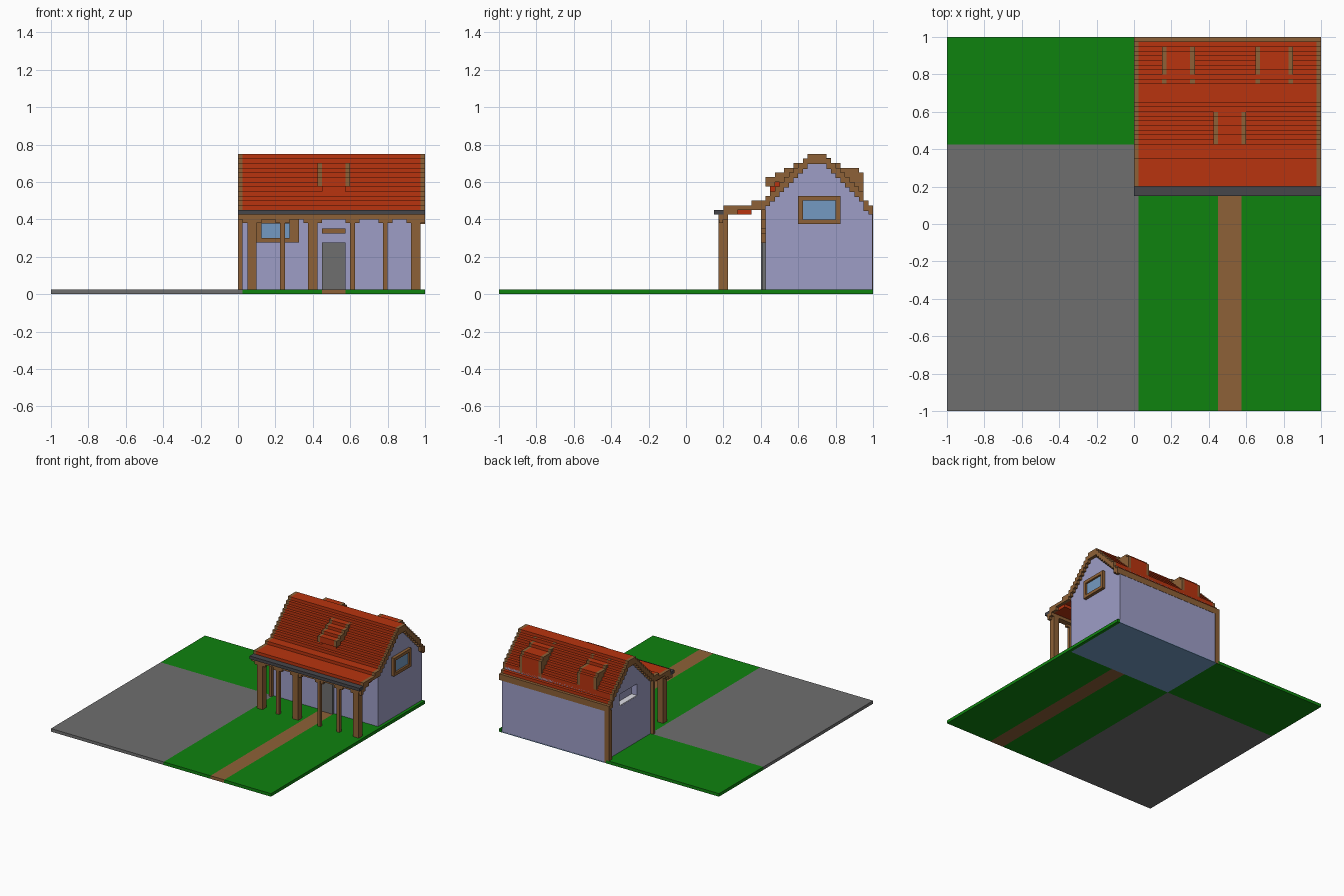
import bpy, bmesh

if "Cube" in bpy.data.objects:
    bpy.data.objects.remove(bpy.data.objects["Cube"], do_unlink=True)

U = 0.025  # block size


def material(name, r, g, b):
    lin = [((c / 255 + 0.055) / 1.055) ** 2.4 for c in (r, g, b)] + [1.0]
    m = bpy.data.materials.new(name)
    m.use_nodes = True
    m.diffuse_color = lin
    bsdf = next(n for n in m.node_tree.nodes if n.type == 'BSDF_PRINCIPLED')
    bsdf.inputs["Base Color"].default_value = lin
    return m


GRASS = material("grass_green", 15, 130, 15)
PAVING = material("paving_grey", 111, 111, 111)
WOOD = material("wood_brown", 141, 97, 55)
TILE = material("tile_red", 184, 52, 15)
WALL = material("wall_lilac", 158, 158, 198)
GLASS = material("glass_blue", 116, 154, 194)
GUTTER = material("gutter_dark", 70, 70, 74)
PALE = material("pale_sill", 232, 232, 240)


def prism(name, x0, x1, outline, mat):
    """Extrude a closed (y, z) outline along x."""
    bm = bmesh.new()
    face = bm.faces.new([bm.verts.new((x0, y, z)) for y, z in outline])
    new = bmesh.ops.extrude_face_region(bm, geom=[face])["geom"]
    bmesh.ops.translate(bm, vec=(x1 - x0, 0, 0),
                        verts=[v for v in new if isinstance(v, bmesh.types.BMVert)])
    bmesh.ops.recalc_face_normals(bm, faces=bm.faces)
    me = bpy.data.meshes.new(name)
    bm.to_mesh(me)
    bm.free()
    me.materials.append(mat)
    ob = bpy.data.objects.new(name, me)
    bpy.context.collection.objects.link(ob)
    return ob


def box(name, x0, x1, y0, y1, z0, z1, mat):
    return prism(name, x0, x1, [(y0, z0), (y1, z0), (y1, z1), (y0, z1)], mat)


def outline(cols):
    """Stepped outline from columns of (y0, y1, bottom, top)."""
    pts = [p for a, b, _, t in cols for p in ((a, t), (b, t))]
    pts += [p for a, b, lo, _ in reversed(cols) for p in ((b, lo), (a, lo))]
    out = []
    for p in pts:
        p = (round(p[0], 4), round(p[1], 4))
        if not out or out[-1] != p:
            out.append(p)
    return out


# Ground
box("driveway", -1, U, -1, 0.425, 0, U, PAVING)
box("lawn_back", -1, 0, 0.425, 1, 0, U, GRASS)
box("lawn_left_of_path", 0.575, 1, -1, 0.425, 0, U, GRASS)
box("lawn_right_of_path", U, 0.45, -1, 0.425, 0, U, GRASS)
box("garden_path", 0.45, 0.575, -1, 0.425, 0, U, WOOD)
box("grass_edge_left", 0.975, 1, 0.425, 1, 0, U, GRASS)
box("grass_edge_right", 0, U, 0.425, 1, 0, U, GRASS)
box("floor", U, 0.975, 0.425, 1, 0, 0.006, GLASS)

# Stepped main roof heights
T = 0.055
tops = [(0.425 + U * k, 0.45 + U * k, 0.525 + U * k) for k in range(9)]
tops.append((0.65, 0.75, 0.75))
tops += [(0.75 + U * k, 0.775 + U * k, 0.725 - U * k - (U if k > 7 else 0)) for k in range(9)]
main = [(a, b, t - T, t) for a, b, t in tops]
porch_tile = [(0.2, 0.35, 0.425, 0.475), (0.35, 0.425, 0.45, 0.5)]
porch_trim = [(0.2, 0.275, 0.425, 0.475), (0.275, 0.35, 0.45, 0.475), (0.35, 0.425, 0.45, 0.5)]
prism("roof_tiles", U, 0.975, outline(porch_tile + main), TILE)
for side, x in (("right", 0), ("left", 0.975)):
    prism("roof_trim_" + side, x, x + U, outline(porch_trim + main), WOOD)
box("back_eave", 0, 1, 0.975, 1, 0.425, 0.475, WOOD)
box("gutter", 0, 1, 0.15, 0.2, 0.425, 0.45, GUTTER)

# House walls, with a recessed window cut in the right gable
wall_cols = [(a, b, 0.006, t - 0.03) for a, b, t in tops]
wall_cols.append((0.975, 0.998, 0.006, 0.45))
walls = prism("walls", U, 0.975, outline(wall_cols), WALL)
cutter = box("window_cutter", -0.02, 0.075, 0.6, 0.825, 0.4, 0.5, WALL)
cutter.hide_render = True
cutter.hide_viewport = True
cutter.display_type = 'WIRE'
cut = walls.modifiers.new("window_recess", 'BOOLEAN')
cut.operation = 'DIFFERENCE'
cut.solver = 'EXACT'
cut.object = cutter
box("right_window_sill", 0.026, 0.074, 0.601, 0.824, 0.4, 0.406, PALE)
box("back_corner_post", 0, 0.04, 0.96, 1, 0, 0.43, WOOD)
box("front_corner_post", 0, U, 0.4, 0.425, U, 0.45, WOOD)

# Left gable window
box("gable_glass", 0.97, 0.985, 0.62, 0.805, 0.395, 0.505, GLASS)
for name, z in (("bottom", 0.375), ("top", 0.5)):
    box("gable_frame_" + name, 0.975, 1, 0.6, 0.825, z, z + U, WOOD)
for name, y in (("front", 0.6), ("back", 0.8)):
    box("gable_frame_" + name, 0.975, 1, y, y + U, 0.4, 0.5, WOOD)

# Front window
box("front_glass", 0.12, 0.28, 0.413, 0.43, 0.295, 0.38, GLASS)
for name, z in (("bottom", 0.275), ("top", 0.378)):
    box("front_frame_" + name, 0.1, 0.325, 0.4, 0.426, z, z + U, WOOD)
box("front_frame_right", 0.1, 0.125, 0.4, 0.426, 0.3, 0.378, WOOD)
box("front_frame_left", 0.275, 0.325, 0.4, 0.426, 0.3, 0.378, WOOD)

# Door
box("door", 0.475, 0.575, 0.408, 0.43, U, 0.275, PAVING)
box("door_edge", 0.45, 0.475, 0.4, 0.43, U, 0.275, PAVING)
box("door_lintel", 0.45, 0.575, 0.4, 0.43, 0.325, 0.35, WOOD)

# Porch beam, posts and brackets
box("porch_beam", 0, 1, 0.175, 0.225, 0.4, 0.426, WOOD)
posts = [(0.05, 0.1), (0.225, 0.25), (0.375, 0.425), (0.6, 0.625), (0.775, 0.8), (0.925, 0.975)]
for i, (a, b) in enumerate(posts, 1):
    box(f"porch_post_{i}", a, b, 0.175, 0.175 + (b - a), U, 0.401, WOOD)
    box(f"porch_bracket_{i}", a - U, b + U, 0.176, 0.199, 0.38, 0.401, WOOD)


def dormer(name, x0, x1, trim, body):
    """Tiled body between two brown side boards."""
    prism(name + "_body", x0 + U, x1 - U, outline(body), TILE)
    for side, x in (("right", x0), ("left", x1 - U)):
        prism(f"{name}_board_{side}", x, x + U, outline(trim), WOOD)


# Front dormer
steps = [(0.425 + 0.05 * k, 0.475 + 0.05 * k, 0.625 + U * k) for k in range(4)]
trim = [(a, b, t - 0.05, t) for a, b, t in steps]
body = [(0.425, 0.45, 0.575, 0.625), (0.45, 0.475, 0.525, 0.625)]
body += [(a, b, t - 0.1, t) for a, b, t in steps[1:]]
dormer("front_dormer", 0.425, 0.6, trim, body)

# Back dormers
back = [(0.75, 0.775, 0.68, 0.727), (0.775, 0.825, 0.63, 0.7),
        (0.825, 0.925, 0.53, 0.675), (0.925, 0.95, 0.505, 0.65)]
for name, x0, x1 in (("back_dormer_right", 0.15, 0.325), ("back_dormer_left", 0.65, 0.85)):
    dormer(name, x0, x1, back, back)
